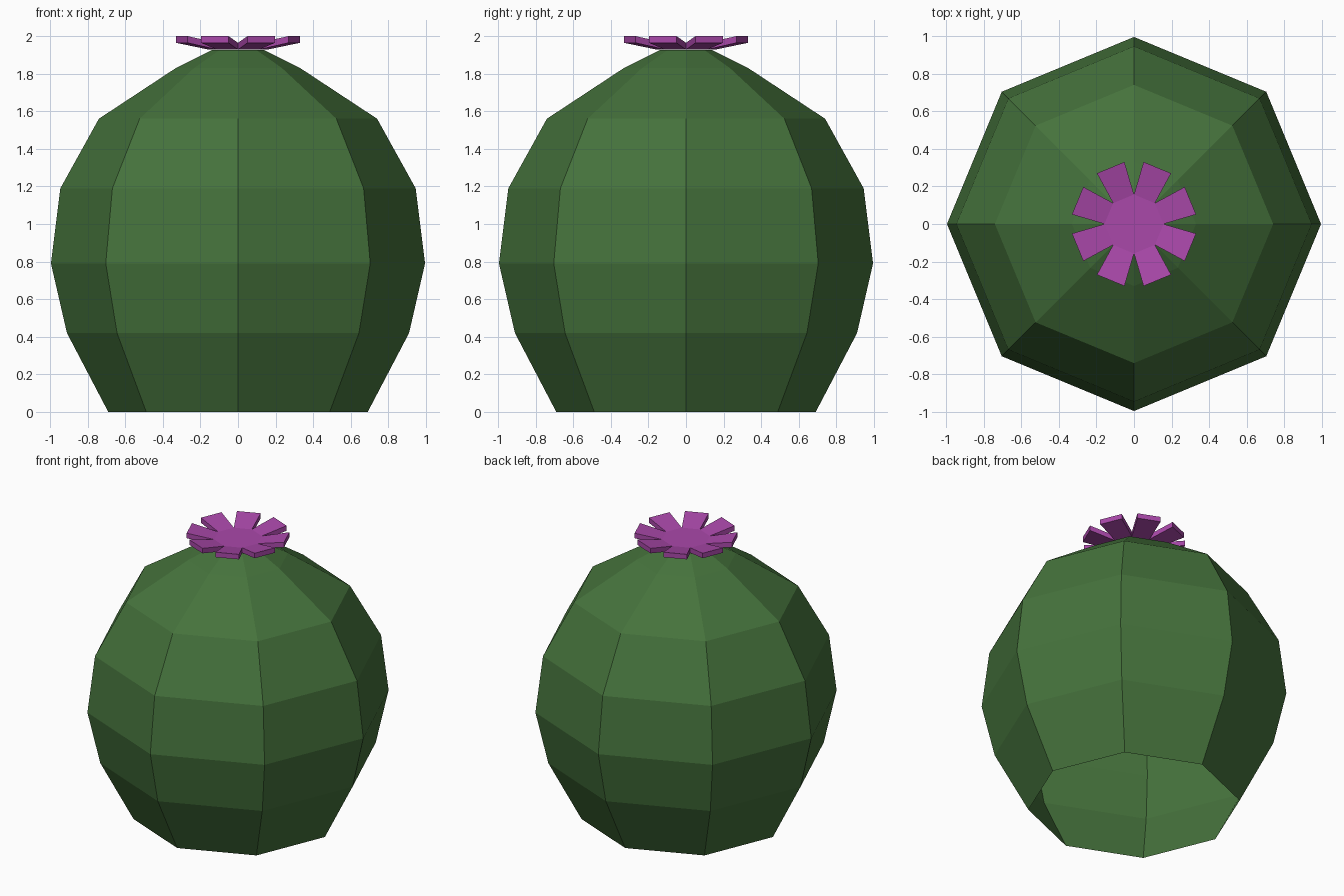
import bpy, bmesh
from math import sin, cos, pi, radians

if "Cube" in bpy.data.objects:
    bpy.data.objects.remove(bpy.data.objects["Cube"])

def material(name, rgb):
    m = bpy.data.materials.new(name)
    m.diffuse_color = (*rgb, 1)
    m.use_nodes = True
    m.node_tree.nodes["Principled BSDF"].inputs["Base Color"].default_value = m.diffuse_color
    return m

def finish(bm, name, mat):
    bmesh.ops.recalc_face_normals(bm, faces=bm.faces)
    me = bpy.data.meshes.new(name)
    bm.to_mesh(me)
    bm.free()
    me.materials.append(mat)
    ob = bpy.data.objects.new(name, me)
    bpy.context.collection.objects.link(ob)
    return ob

def polar(r, a, z):
    return (r * cos(a), r * sin(a), z)

SIDES = 8
green = material("cactus_green", (0.06, 0.17, 0.045))
pink = material("flower_purple", (0.40, 0.065, 0.40))

# Cactus body: eight-sided rings, open underneath, closed on top
profile = [(0.69, 0), (0.91, 0.42), (0.995, 0.79), (0.945, 1.19),
           (0.74, 1.56), (0.33, 1.83), (0.14, 1.925)]
bm = bmesh.new()
rings = [[bm.verts.new(polar(r, 2 * pi * i / SIDES, z)) for i in range(SIDES)]
         for r, z in profile]
for lo, hi in zip(rings, rings[1:]):
    for i in range(SIDES):
        j = (i + 1) % SIDES
        bm.faces.new((lo[i], lo[j], hi[j], hi[i]))
bm.faces.new(rings[-1])
finish(bm, "cactus_body", green)

# Flower: octagonal centre with eight upturned petals, given thickness
T = 0.036
bm = bmesh.new()
hub = [bm.verts.new(polar(0.157, 2 * pi * i / SIDES, 1.928)) for i in range(SIDES)]
bm.faces.new(hub)
for i in range(SIDES):
    mid = 2 * pi * (i + 0.5) / SIDES
    tip = [bm.verts.new(polar(0.334, mid + s * radians(13.7), 2.0 - T)) for s in (-1, 1)]
    bm.faces.new((hub[i], tip[0], tip[1], hub[(i + 1) % SIDES]))
ext = bmesh.ops.extrude_face_region(bm, geom=bm.faces[:], use_keep_orig=True)
top = [v for v in ext["geom"] if isinstance(v, bmesh.types.BMVert)]
bmesh.ops.translate(bm, verts=top, vec=(0, 0, T))
finish(bm, "flower", pink)
